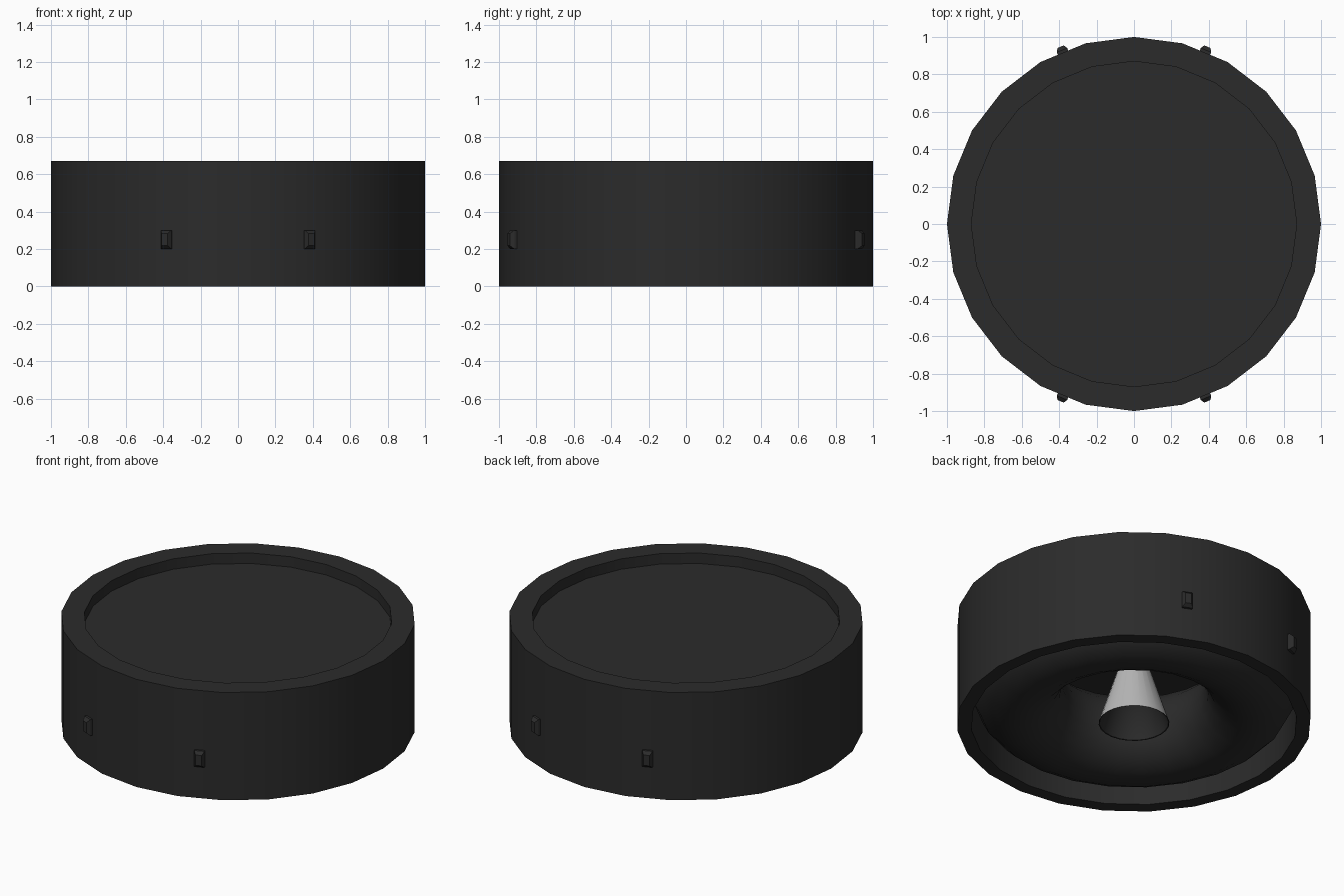
import bpy, bmesh, math
from mathutils import Matrix

cube = bpy.data.objects.get("Cube")
if cube:
    bpy.data.objects.remove(cube)

SIDES = 24


def material(name, rgb):
    m = bpy.data.materials.new(name)
    m.use_nodes = True
    m.diffuse_color = (*rgb, 1)
    bsdf = m.node_tree.nodes["Principled BSDF"]
    bsdf.inputs["Base Color"].default_value = (*rgb, 1)
    bsdf.inputs["Roughness"].default_value = 0.6
    return m


black = material("charcoal", (0.024, 0.024, 0.024))
grey = material("light grey", (0.48, 0.48, 0.48))


def finish(name, bm, mat, smooth=None):
    me = bpy.data.meshes.new(name)
    bm.to_mesh(me)
    bm.free()
    me.materials.append(mat)
    ob = bpy.data.objects.new(name, me)
    bpy.context.collection.objects.link(ob)
    if smooth:
        bpy.ops.object.select_all(action="DESELECT")
        ob.select_set(True)
        bpy.context.view_layer.objects.active = ob
        bpy.ops.object.shade_smooth_by_angle(angle=math.radians(smooth))
    return ob


def lathe(name, profile, mat):
    """Revolve (radius, height) points around z; radius 0 closes to a point."""
    bm = bmesh.new()
    rings = []
    for r, z in profile:
        if r == 0:
            rings.append([bm.verts.new((0, 0, z))] * SIDES)
            continue
        turns = [math.tau * i / SIDES for i in range(SIDES)]
        rings.append([bm.verts.new((r * math.cos(a), r * math.sin(a), z)) for a in turns])
    for low, high in zip(rings, rings[1:]):
        for i in range(SIDES):
            j = (i + 1) % SIDES
            corners = dict.fromkeys((low[i], low[j], high[j], high[i]))
            bm.faces.new(list(corners))
    bmesh.ops.remove_doubles(bm, verts=bm.verts, dist=1e-5)
    return finish(name, bm, mat, smooth=42)


# Drum body: hollow below, outer wall, shallow dish on top
lathe("drum_body", [
    (0, 0.6), (0.92, 0.6), (0.92, 0), (1, 0), (1, 0.67),
    (0.87, 0.67), (0.87, 0.605), (0, 0.605),
], black)

# Rounded ring filling the hollow
RING, TUBE, STEPS = 0.664, 0.256, 20
tube = [math.tau * i / STEPS for i in range(STEPS + 1)]
lathe("inner_ring", [(RING - TUBE * math.cos(a), TUBE + 0.002 + TUBE * math.sin(a))
                     for a in reversed(tube)], black)

# Central cone, open at the bottom, with a dark lining
lathe("centre_cone", [(0.2, 0), (0.01, 0.6)], grey)
lathe("cone_lining", [(0, 0.58), (0.195, 0.002), (0.2, 0)], black)


# Chamfered studs, each square to its wall facet
def stud(name, degrees):
    bm = bmesh.new()
    bmesh.ops.create_cube(bm, size=1)
    for v in bm.verts:
        v.co.x *= 0.06
        v.co.z *= 0.1
        v.co.y = 1.006 if v.co.y > 0 else 0.97
    face = max(bm.faces, key=lambda f: f.calc_center_median().y)
    tip = bmesh.ops.extrude_discrete_faces(bm, faces=[face])["faces"][0]
    for v in tip.verts:
        v.co.x *= 0.6
        v.co.z *= 0.65
        v.co.y = 1.026
    turn = Matrix.Rotation(math.radians(degrees), 4, "Z")
    bm.transform(turn @ Matrix.Translation((0, 0, 0.25)))
    bmesh.ops.recalc_face_normals(bm, faces=bm.faces)
    finish(name, bm, black)


for end, middle in (("back", 0), ("front", 180)):
    for side, offset in (("left", -22.5), ("right", 22.5)):
        stud(f"stud_{end}_{side}", middle + (offset if end == "back" else -offset))
